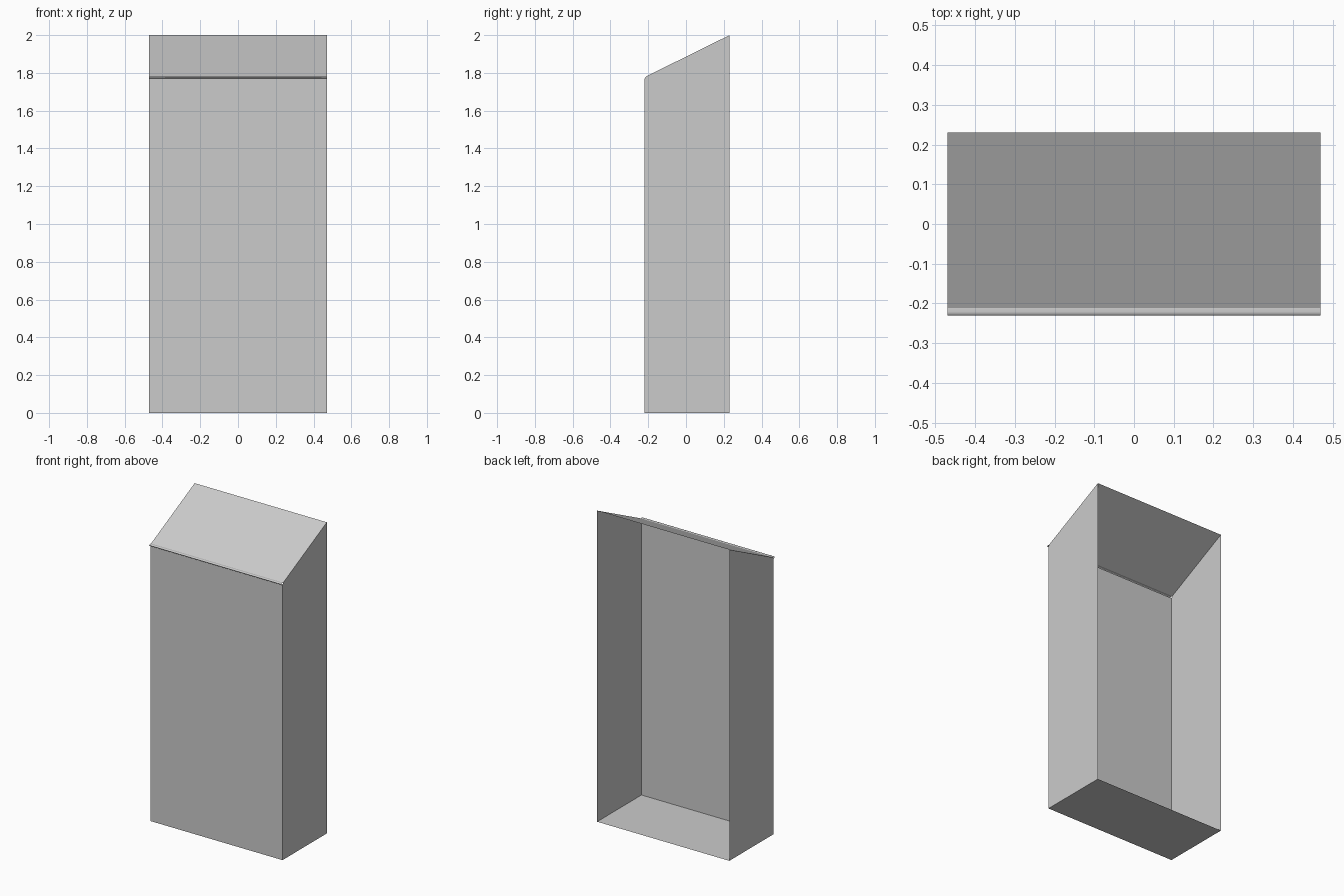
import bpy

if "Cube" in bpy.data.objects:
    bpy.data.objects.remove(bpy.data.objects["Cube"])

W, BACK, FRONT = 0.47, 0.231, -0.219   # half width, rear edge, front wall
NOSE, CREASE = -0.231, -0.212          # lip tip and top fold
Z_FRONT, Z_BACK = 1.77, 2.0


def make_object(name, verts, faces):
    mesh = bpy.data.meshes.new(name)
    mesh.from_pydata(verts, [], faces)
    mesh.update()
    obj = bpy.data.objects.new(name, mesh)
    bpy.context.collection.objects.link(obj)
    return obj


def sheet(name, profile):
    """Sweep a (y, z) profile across the full width."""
    verts = [(x, y, z) for y, z in profile for x in (-W, W)]
    faces = [(2 * i, 2 * i + 1, 2 * i + 3, 2 * i + 2)
             for i in range(len(profile) - 1)]
    return make_object(name, verts, faces)


# Floor and front wall; the back stays open
sheet("floor", [(BACK, 0), (FRONT, 0)])
sheet("front_wall", [(FRONT, 0), (FRONT, Z_FRONT)])

# Sloping lid
sheet("sloping_top", [(CREASE, 1.781), (BACK, Z_BACK)])

# Small rounded lip folded over the front edge
lip = sheet("front_lip", [(FRONT, Z_FRONT), (-0.225, 1.771), (-0.2295, 1.774),
                          (NOSE, 1.777), (-0.228, 1.781),
                          (-0.221, 1.782), (CREASE, 1.781)])
lip.data.polygons.foreach_set("use_smooth", [True] * len(lip.data.polygons))

# Side walls with slanted top edges
for name, s in (("left_side", -1), ("right_side", 1)):
    outline = [(FRONT, 0), (BACK, 0), (BACK, Z_BACK),
               (CREASE, 1.781), (FRONT, Z_FRONT)]
    order = tuple(range(5))
    make_object(name, [(s * W, y, z) for y, z in outline],
                [order if s > 0 else order[::-1]])
